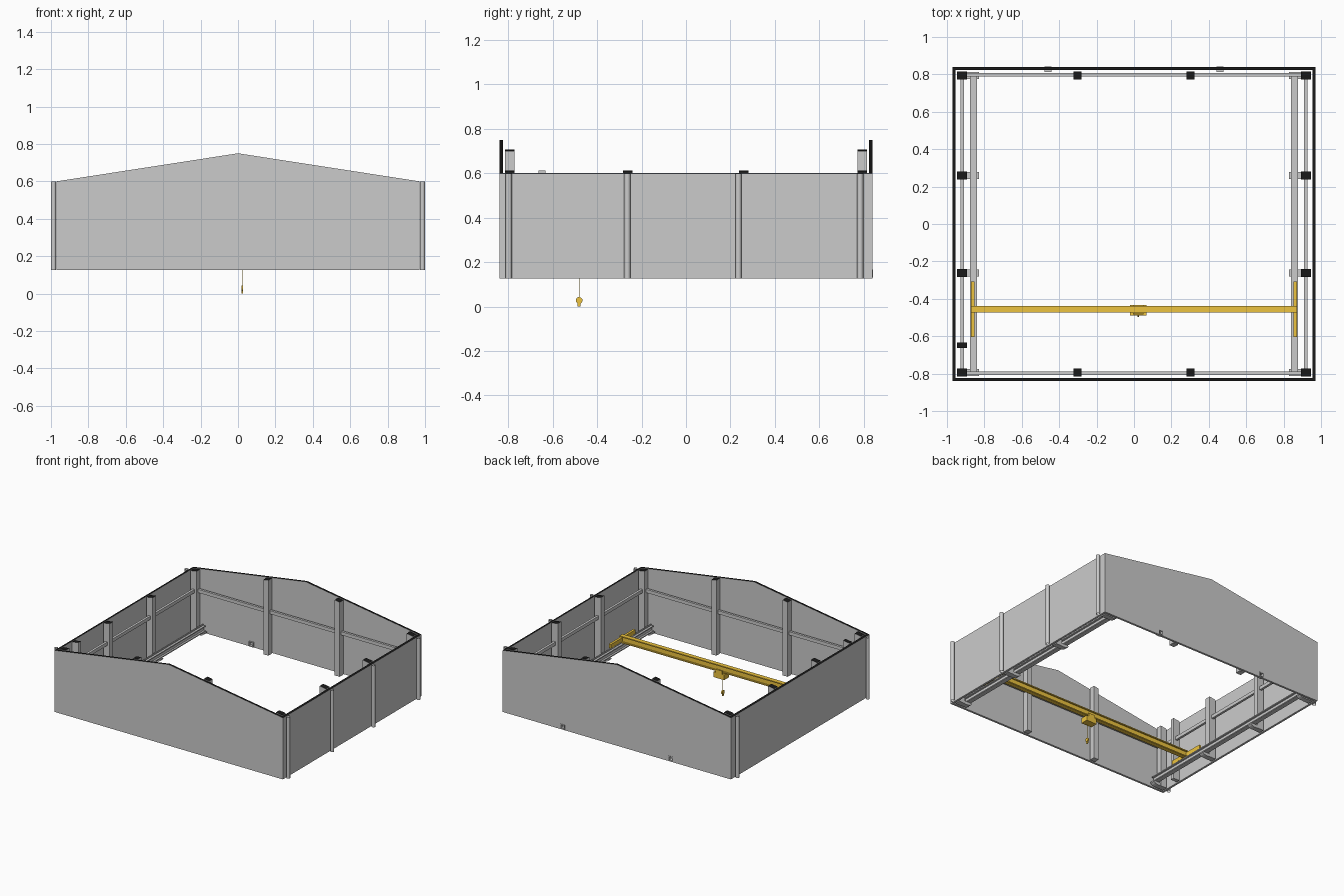
import bpy, bmesh, math
from mathutils import Vector

if "Cube" in bpy.data.objects:
    bpy.data.objects.remove(bpy.data.objects["Cube"])

W, D, Z0 = 0.97, 0.84, 0.127       # half width, half depth, wall bottom
T = 0.016                          # wall thickness


def material(name, col):
    m = bpy.data.materials.new(name)
    m.diffuse_color = (*col, 1)
    m.use_nodes = True
    m.node_tree.nodes["Principled BSDF"].inputs["Base Color"].default_value = m.diffuse_color
    return m


yellow = material("crane_yellow", (0.85, 0.55, 0.05))
black = material("cut_black", (0.01, 0.01, 0.01))
grey = material("plain_grey", (0.8, 0.8, 0.8))


def roof(x):
    return 0.75 - 0.1546 * abs(x)


def prism(name, pts, a, b, axis='y', mat=None, cap=False):
    """Extrude a profile along an axis: (x,z) along y, or (y,z) along x."""
    bm = bmesh.new()
    pos = (lambda p, t: (p[0], t, p[1])) if axis == 'y' else (lambda p, t: (t, p[0], p[1]))
    f = bm.faces.new([bm.verts.new(pos(p, a)) for p in pts])
    r = bmesh.ops.extrude_face_region(bm, geom=[f])
    vs = [v for v in r['geom'] if isinstance(v, bmesh.types.BMVert)]
    off = Vector((0, b - a, 0) if axis == 'y' else (b - a, 0, 0))
    bmesh.ops.translate(bm, verts=vs, vec=off)
    bmesh.ops.recalc_face_normals(bm, faces=bm.faces)
    me = bpy.data.meshes.new(name)
    if cap:                         # dark cut surface on the top
        me.materials.append(grey)
        me.materials.append(black)
        for f in bm.faces:
            f.normal_update()
            f.material_index = 1 if f.normal.z > 0.5 else 0
    elif mat:
        me.materials.append(mat)
    bm.to_mesh(me)
    bm.free()
    ob = bpy.data.objects.new(name, me)
    bpy.context.collection.objects.link(ob)
    return ob


def box(name, x0, x1, y0, y1, z0, z1, mat=None):
    return prism(name, [(x0, z0), (x1, z0), (x1, z1), (x0, z1)], y0, y1, mat=mat)


def ibeam(c, w, z0, z1, fl, web):
    return [(c - w, z0), (c + w, z0), (c + w, z0 + fl), (c + web, z0 + fl),
            (c + web, z1 - fl), (c + w, z1 - fl), (c + w, z1), (c - w, z1),
            (c - w, z1 - fl), (c - web, z1 - fl), (c - web, z0 + fl), (c - w, z0 + fl)]


def tube(name, loc, r, h, rot=(0, 0, 0), mat=None, fill='NGON', n=16):
    bpy.ops.mesh.primitive_cylinder_add(vertices=n, radius=r, depth=h, location=loc,
                                        rotation=rot, end_fill_type=fill)
    ob = bpy.context.object
    ob.name = name
    if mat:
        ob.data.materials.append(mat)
    bpy.ops.object.shade_smooth_by_angle(angle=math.radians(40))
    return ob


def column(name, x, y, w, d):
    x0, x1 = x - w / 2, x + w / 2
    prism(name, [(x0, Z0), (x1, Z0), (x1, roof(x1)), (x0, roof(x0))],
          y - d / 2, y + d / 2, cap=True)


# gable walls
gable = [(-W, Z0), (W, Z0), (W, 0.6), (0, 0.75), (-W, 0.6)]
prism("front_wall", gable, -D, -D + T, cap=True)
back = prism("back_wall", gable, D - T, D, cap=True)

# small wall openings with sleeves in the back wall
for i, x in enumerate((-0.46, 0.46)):
    sleeve = box("vent_sleeve", x - 0.019, x + 0.019, 0.812, D + 0.002, 0.132, 0.168)
    cut = box("vent_cutter", x - 0.013, x + 0.013, 0.78, 0.88, 0.138, 0.162)
    cut.hide_render = True
    cut.hide_set(True)
    for ob in (back, sleeve):
        m = ob.modifiers.new("opening", 'BOOLEAN')
        m.operation = 'DIFFERENCE'
        m.object = cut

rows = (-0.793, -0.262, 0.26, 0.793)
for s, side in ((-1, "left"), (1, "right")):
    # side wall
    xi, xo = s * (W - T), s * W
    prism(side + "_wall", [(xi, Z0), (xo, Z0), (xo, 0.6), (xi, roof(xi))],
          -D + T, D - T, cap=True)
    # main columns, rail brackets
    for y in rows:
        column(side + "_column", s * 0.919, y, 0.053, 0.043)
        pts = [(0.893, 0.15), (0.83, 0.15), (0.832, 0.141), (0.845, 0.132),
               (0.862, Z0), (0.893, Z0)]
        prism(side + "_bracket", [(s * a, z) for a, z in pts], y - 0.019, y + 0.019)
    # girt between columns
    box(side + "_girt", s * 0.919 - 0.009, s * 0.919 + 0.009, -0.79, 0.79, 0.442, 0.468)
    # runway beam with rail
    prism(side + "_runway_beam", ibeam(s * 0.858, 0.018, 0.15, 0.195, 0.008, 0.004), -0.806, 0.806)
    box(side + "_crane_rail", s * 0.86 - 0.004, s * 0.86 + 0.004, -0.806, 0.806, 0.195, 0.203)
    # crane end truck with wheels
    box(side + "_end_truck", s * 0.862 - 0.009, s * 0.862 + 0.009, -0.604, -0.307,
        0.207, 0.238, yellow)
    for y in (-0.57, -0.34):
        tube(side + "_truck_wheel", (s * 0.862, y, 0.215), 0.012, 0.012,
             (0, math.pi / 2, 0), yellow)
    # downpipes
    for y in ((-0.798, -0.264, 0.236, 0.784) if s > 0 else (-0.798, 0.784)):
        tube(side + "_downpipe", (s * 0.986, y, (Z0 + 0.6) / 2), 0.014, 0.6 - Z0, fill='NOTHING')

# gable columns and girts
for s, end in ((-1, "front"), (1, "back")):
    for x in (-0.303, 0.303):
        column(end + "_gable_column", x, s * 0.793, 0.043, 0.043)
    box(end + "_girt", -0.91, 0.91, s * 0.797 - 0.009, s * 0.797 + 0.009, 0.442, 0.468)

# door post
column("door_post", -0.919, -0.648, 0.053, 0.03)

# crane bridge girder
prism("bridge_girder", ibeam(-0.456, 0.017, 0.198, 0.25, 0.008, 0.007),
      -0.872, 0.872, 'x', yellow)

# trolley
box("trolley", -0.022, 0.068, -0.49, -0.432, 0.15, 0.19, yellow)
for y in (-0.48, -0.436):
    box("trolley_cheek", -0.005, 0.05, y - 0.004, y + 0.004, 0.185, 0.215, yellow)

# hoist rope, pulley block and hook
tube("hoist_rope", (0.023, -0.481, 0.095), 0.0015, 0.12, mat=yellow, n=8)
tube("pulley_block", (0.023, -0.481, 0.028), 0.015, 0.01, (0, math.pi / 2, 0), yellow, n=20)
box("hook", 0.0195, 0.0265, -0.488, -0.474, 0.0, 0.018, yellow)
